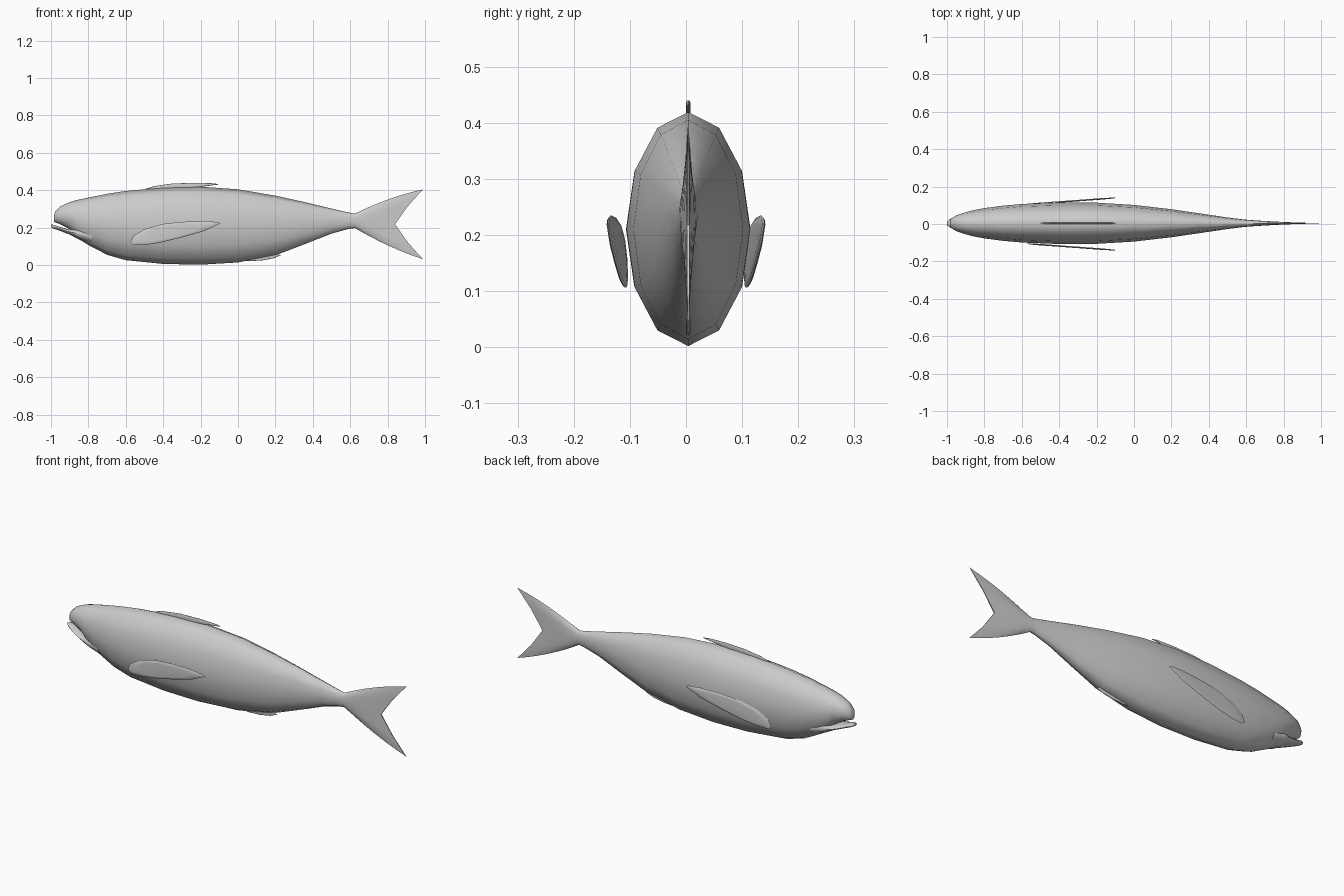
import bpy, bmesh, math
from mathutils import Vector

cube = bpy.data.objects.get("Cube")
if cube:
    bpy.data.objects.remove(cube)

grey = bpy.data.materials.new("fish grey")
grey.use_nodes = True
COLOUR = (0.6, 0.6, 0.6, 1)
grey.diffuse_color = COLOUR
grey.node_tree.nodes["Principled BSDF"].inputs["Base Color"].default_value = COLOUR

SIDES = 12
MID_Y = 0.004


def finish(name, bm, angle):
    bmesh.ops.recalc_face_normals(bm, faces=bm.faces[:])
    mesh = bpy.data.meshes.new(name)
    bm.to_mesh(mesh)
    bm.free()
    mesh.materials.append(grey)
    obj = bpy.data.objects.new(name, mesh)
    bpy.context.collection.objects.link(obj)
    bpy.ops.object.select_all(action="DESELECT")
    obj.select_set(True)
    bpy.context.view_layer.objects.active = obj
    bpy.ops.object.shade_smooth_by_angle(angle=math.radians(angle))
    return obj


def ellipse_ring(x, top, bottom, half_width):
    ring = []
    for i in range(SIDES):
        a = math.tau * i / SIDES
        z = (top + bottom) / 2 + (top - bottom) / 2 * math.cos(a)
        ring.append(Vector((x, MID_Y + half_width * math.sin(a), z)))
    return ring


def loft(name, rings, cap_end=True):
    bm = bmesh.new()
    rows = [[bm.verts.new(p) for p in ring] for ring in rings]
    for a, b in zip(rows, rows[1:]):
        for i in range(SIDES):
            j = (i + 1) % SIDES
            bm.faces.new((a[i], a[j], b[j], b[i]))
    bm.faces.new(rows[0])
    if cap_end:
        # The forked end is closed with strips joining its two sides
        end = rows[-1]
        for i in range(SIDES // 2):
            strip = [end[i], end[i + 1], end[-i - 1], end[-i]]
            bm.faces.new(list(dict.fromkeys(strip)))
    return finish(name, bm, 65)


# Body stations: x, top, bottom, half width
stations = [
    (-0.985, 0.262, 0.232, 0.012), (-0.977, 0.287, 0.228, 0.026),
    (-0.95, 0.314, 0.218, 0.042), (-0.9, 0.336, 0.192, 0.059),
    (-0.86, 0.348, 0.145, 0.070), (-0.8, 0.361, 0.107, 0.081),
    (-0.7, 0.381, 0.055, 0.094), (-0.6, 0.396, 0.026, 0.103),
    (-0.4, 0.414, 0.006, 0.111), (-0.2, 0.419, 0.002, 0.110),
    (0.0, 0.405, 0.014, 0.098), (0.2, 0.371, 0.052, 0.075),
    (0.35, 0.338, 0.109, 0.053), (0.5, 0.302, 0.168, 0.031),
    (0.59, 0.281, 0.193, 0.020),
]
body_rings = [ellipse_ring(*s) for s in stations]

# Forked tail: each ring bends back towards the tips
root = ellipse_ring(0.625, 0.275, 0.198, 0.017)
for step in range(7):
    u = step / 6
    ring = []
    for i, p in enumerate(root):
        v = math.cos(math.tau * i / SIDES)
        tip = Vector((0.84 + 0.15 * abs(v) ** 1.2, 0, 0.218 + 0.187 * v))
        bulge = 0.05 * u * (1 - u) * v
        ring.append(Vector((
            p.x + (tip.x - p.x) * u,
            MID_Y + (p.y - MID_Y) * (1 - 0.85 * u),
            p.z + (tip.z - p.z) * u + bulge)))
    body_rings.append(ring)
loft("body_and_tail", body_rings)

# Lower jaw, set under the open mouth
jaw = [(-1.0, 0.217, 0.203, 0.010), (-0.985, 0.215, 0.195, 0.022),
       (-0.95, 0.203, 0.182, 0.037), (-0.9, 0.19, 0.163, 0.053),
       (-0.85, 0.2, 0.136, 0.064), (-0.78, 0.2, 0.108, 0.068)]
loft("lower_jaw", [ellipse_ring(*s) for s in jaw])


def fin(name, outline, thickness, side_at):
    """Pillowed leaf from an x-z outline; side_at gives its y at each x."""
    bm = bmesh.new()
    centre = sum((Vector(p) for p in outline), Vector((0, 0))) / len(outline)
    loops = []
    for scale, depth in ((0.7, -1), (0.93, -0.7), (1, 0), (0.93, 0.7), (0.7, 1)):
        loop = []
        for p in outline:
            q = centre + (Vector(p) - centre) * scale
            loop.append(bm.verts.new((q.x, side_at(q.x) + depth * thickness, q.y)))
        loops.append(loop)
    n = len(outline)
    for a, b in zip(loops, loops[1:]):
        for i in range(n):
            j = (i + 1) % n
            bm.faces.new((a[i], a[j], b[j], b[i]))
    bm.faces.new(loops[0])
    bm.faces.new(loops[-1])
    return finish(name, bm, 65)


# Pectoral fins, splayed outwards towards their tips
pectoral = [(-0.575, 0.122), (-0.56, 0.155), (-0.5, 0.192), (-0.4, 0.22),
            (-0.3, 0.231), (-0.18, 0.235), (-0.11, 0.23), (-0.095, 0.222),
            (-0.18, 0.182), (-0.3, 0.148), (-0.42, 0.119), (-0.5, 0.107),
            (-0.56, 0.106)]
for label, sign in (("front", -1), ("back", 1)):
    fin(label + "_pectoral_fin", pectoral, 0.004,
        lambda x, s=sign: s * (0.105 + (x + 0.575) * 0.073))

# Dorsal and anal fins on the centre line
dorsal = [(-0.5, 0.406), (-0.45, 0.422), (-0.35, 0.436), (-0.22, 0.44),
          (-0.13, 0.437), (-0.1, 0.431), (-0.16, 0.423), (-0.25, 0.41),
          (-0.4, 0.402)]
anal = [(0.0, 0.025), (0.06, 0.021), (0.13, 0.025), (0.19, 0.036),
        (0.23, 0.053), (0.2, 0.06), (0.1, 0.05)]
fin("dorsal_fin", dorsal, 0.004, lambda x: MID_Y)
fin("anal_fin", anal, 0.004, lambda x: MID_Y)
